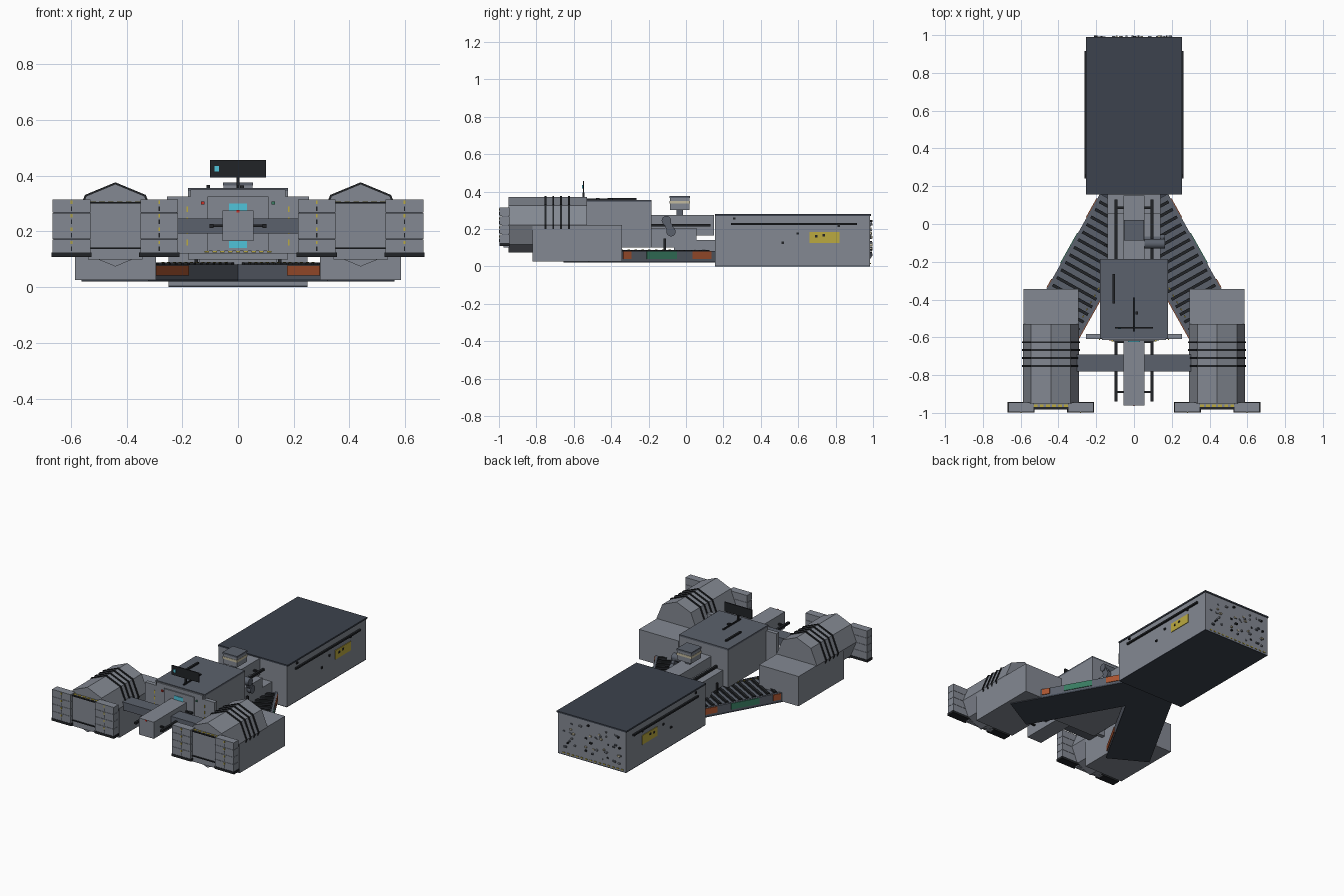
import bpy, math, random
from mathutils import Matrix, Vector

if "Cube" in bpy.data.objects:
    bpy.data.objects.remove(bpy.data.objects["Cube"])
random.seed(4)

def mat(name, r, g, b):
    m = bpy.data.materials.new(name)
    m.diffuse_color = (r, g, b, 1)
    m.use_nodes = True
    m.node_tree.nodes["Principled BSDF"].inputs["Base Color"].default_value = m.diffuse_color
    return m

HULL = mat("hull_grey", .23, .25, .29)
MID = mat("mid_grey", .105, .12, .15)
DARK = mat("roof_slate", .045, .055, .075)
BLACK = mat("black", .015, .017, .02)
YELLOW = mat("yellow", .5, .4, .05)
ORANGE = mat("orange", .40, .09, .03)
GREEN = mat("green", .04, .2, .12)
CYAN = mat("cyan", .08, .55, .7)
RED = mat("red", .6, .03, .02)
CREAM = mat("cream", .55, .5, .35)

def mesh(name, verts, faces, m):
    me = bpy.data.meshes.new(name)
    me.from_pydata(verts, [], faces)
    me.materials.append(m)
    ob = bpy.data.objects.new(name, me)
    bpy.context.collection.objects.link(ob)
    return ob

def box(name, x0, x1, y0, y1, z0, z1, m=HULL):
    v = [(x, y, z) for x in (x0, x1) for y in (y0, y1) for z in (z0, z1)]
    f = [(0, 1, 3, 2), (4, 6, 7, 5), (0, 4, 5, 1), (2, 3, 7, 6), (0, 2, 6, 4), (1, 5, 7, 3)]
    return mesh(name, v, f, m)

def pair(name, x0, x1, *rest):
    """the same box on both sides"""
    box(name + "_right", x0, x1, *rest)
    box(name + "_left", -x1, -x0, *rest)

def prism(name, cx, cz, r, y0, y1, n, m=HULL):
    """n-sided drum along y with a corner at the top"""
    ring = [(cx + r * math.sin(k * math.tau / n), cz + r * math.cos(k * math.tau / n)) for k in range(n)]
    v = [(x, y, z) for y in (y0, y1) for x, z in ring]
    f = [(k, n + k, n + (k + 1) % n, (k + 1) % n) for k in range(n)]
    return mesh(name, v, f + [tuple(range(n)), tuple(range(2 * n - 1, n - 1, -1))], m)

def rod(name, x0, x1, y, z, r, m):
    bpy.ops.mesh.primitive_cylinder_add(vertices=16, radius=r, depth=x1 - x0,
                                        location=((x0 + x1) / 2, y, z), rotation=(0, math.pi / 2, 0))
    ob = bpy.context.object
    ob.name = name
    ob.data.materials.append(m)
    bpy.ops.object.shade_smooth_by_angle()

# rear cargo container
box("container", -.25, .25, .155, .985, .005, .27)
box("container_roof", -.255, .255, .155, .99, .27, .28, DARK)
box("container_floor", -.25, .25, .155, .985, 0, .006, DARK)
pair("container_rail", .25, .262, .24, .915, .22, .231, BLACK)
pair("container_yellow_panel", .25, .254, .66, .82, .125, .185, YELLOW)
for y, z in [(.51, .12), (.59, .17), (.25, .25), (.81, .21), (.69, .155), (.73, .16)]:
    pair("container_side_fitting", .25, .257, y, y + .014, z, z + .012, BLACK)
for k in range(45):
    x, z, s = random.uniform(-.22, .2), random.uniform(.04, .24), random.uniform(.007, .02)
    box("container_rear_fitting", x, x + s, .985, random.uniform(.988, .998), z, z + .009,
        random.choice([BLACK, MID, HULL, CREAM]))
for k in range(14):
    box("container_rear_dash", -.23 + k * .033, -.215 + k * .033, .985, .989, .012, .018, YELLOW)

# central spine with side rails
box("spine", -.055, .055, -.96, .15, .165, .275)
box("spine_nose_light", -.006, .006, -.964, -.96, .268, .276, RED)
pair("spine_rail", .088, .103, -.94, .13, .213, .227, BLACK)
for y in (-.895, -.63, .08):
    box("rail_tie", -.1, .1, y, y + .012, .215, .225, BLACK)
box("hub_lower", -.14, .14, -.065, .155, .025, .14)
box("hub_upper", -.14, .14, -.19, .055, .1, .205)
box("hub_keel", -.18, .18, .0, .155, .02, .035, DARK)
rod("hub_drum_upper", .055, .165, -.105, .245, .025, MID)
rod("hub_drum_lower", .055, .165, -.08, .185, .025, MID)
for k in range(3):
    rod("hub_drum_link", .14, .16, -.1 + k * .008, .232 - k * .017, .02, MID)

# sensor box on the spine
box("sensor_post", -.018, .018, -.05, -.015, .275, .305, MID)
box("sensor_box", -.052, .052, -.085, .02, .302, .365)
box("sensor_band", -.054, .054, -.087, .022, .335, .35, CREAM)
box("sensor_lid", -.054, .054, -.087, .022, .365, .376, MID)

# cabin
box("cabin", -.18, .18, -.6, -.185, .1, .345)
box("cabin_roof", -.18, .18, -.605, -.185, .345, .356, MID)
box("cabin_front_plate", -.255, .255, -.61, -.583, .12, .325)
box("cabin_brow", -.17, .17, -.613, -.6, .325, .35)
box("cabin_inner_panel", -.11, .11, -.62, -.61, .13, .325)
box("cabin_window", -.032, .032, -.624, -.61, .14, .30, CYAN)
box("port_light", -.132, -.12, -.617, -.61, .297, .308, RED)
box("starboard_light", .12, .132, -.617, -.61, .297, .308, GREEN)
for k in range(9):
    box("cabin_dash", -.12 + k * .028, -.104 + k * .028, -.623, -.61, .125, .13, YELLOW)
for k in range(4):
    pair("cabin_side_dash", .18, .185, -.613, -.61, .15 + k * .04, .17 + k * .04, YELLOW)

# roof display and antennas
box("display", -.1, .1, -.552, -.545, .394, .456, BLACK)
box("display_lamp", -.085, -.068, -.555, -.552, .415, .434, CYAN)
box("display_mast", -.005, .005, -.553, -.543, .356, .395, BLACK)
box("roof_bar_center", -.004, .004, -.57, -.39, .356, .364, BLACK)
box("roof_bar_left", -.113, -.1, -.42, -.265, .356, .366, BLACK)
box("roof_knob", .008, .022, -.48, -.462, .356, .365, BLACK)

# cross beam joining the pods
box("cross_beam", -.31, .31, -.78, -.69, .193, .246, MID)

# splayed arms: boxes laid out along the arm, u = along, w = outward across
def arm_box(name, s, u0, u1, w0, w1, z0, z1, m):
    ob = box(name, u0, u1, w0, w1, z0, z1, m)
    d, o = Vector((.489, -.872)), Vector((.872, .489))
    for v in ob.data.vertices:
        p = Vector((.06, .093)) + d * v.co.x + o * v.co.y
        v.co = (s * p.x, p.y, v.co.z)
    if s > 0:
        ob.data.flip_normals()

for s in (1, -1):
    arm_box("arm_beam", s, 0, .775, -.13, .13, .03, .075, MID)
    arm_box("arm_underside", s, 0, .78, -.1375, .1375, .02, .03, DARK)
    for w in (-.1375, .1225):
        arm_box("arm_edge", s, 0, .775, w, w + .015, .03, .082, MID)
    for k in range(15):
        arm_box("arm_rib", s, .03 + k * .046, .046 + k * .046, -.12, .12, .075, .088, BLACK)
    for k in range(13):
        arm_box("arm_dash", s, .1 + k * .042, .112 + k * .042, -.105, -.099, .086, .0895, YELLOW)
    for u0, u1, m in [(.03, .145, ORANGE), (.24, .425, GREEN), (.52, .57, ORANGE)]:
        arm_box("arm_outer_marking", s, u0, u1, .1375, .142, .04, .08, m)
    arm_box("arm_inner_marking", s, .49, .73, -.142, -.1375, .042, .078, ORANGE)
    # lamp posts by the arm roots
    x = s * .15
    box("arm_post", x - .006, x + .006, -.12, -.108, .08, .15, BLACK)

# engine pods
for s in (1, -1):
    side, cx = ("right" if s > 0 else "left"), s * .44
    def pbox(name, x0, x1, *rest):
        box(name + "_" + side, cx + x0, cx + x1, *rest)
    prism("pod_barrel_" + side, cx, .222, .148, -.95, -.53, 8)
    pbox("pod_base", -.145, .145, -.82, -.343, .025, .222)
    for y in (-.752, -.71, -.668, -.626):
        prism("pod_ring_" + side, cx, .222, .154, y - .005, y + .005, 8, BLACK)
    pbox("pod_front_plate", -.098, .098, -.975, -.945, .1, .305)
    for z in (.3, .137):
        pbox("pod_front_bar", -.105, .105, -.982, -.97, z, z + .006, BLACK)
    for k in range(6):
        pbox("pod_front_dash", -.09 + k * .032, -.07 + k * .032, -.968, -.955, .305, .308, YELLOW)
    # slatted fins either side of the barrel mouth
    for t in (-1, 1):
        c = t * .1575
        pbox("pod_fin_core", c - .064, c + .064, -.985, -.948, .125, .31, MID)
        for k in range(4):
            z = .124 + k * .048
            pbox("pod_fin_slat", c - .068, c + .068, -.996, -.945, z, z + .0465)
            pbox("pod_fin_dash", c - .003, c + .003, -1, -.996, z + .03, z + .042, YELLOW)
            pbox("pod_fin_dash_dark", c - .002, c + .002, -.999, -.996, z + .006, z + .022, BLACK)
        pbox("pod_fin_pad", c - .072, c + .072, -.998, -.943, .108, .124, BLACK)
